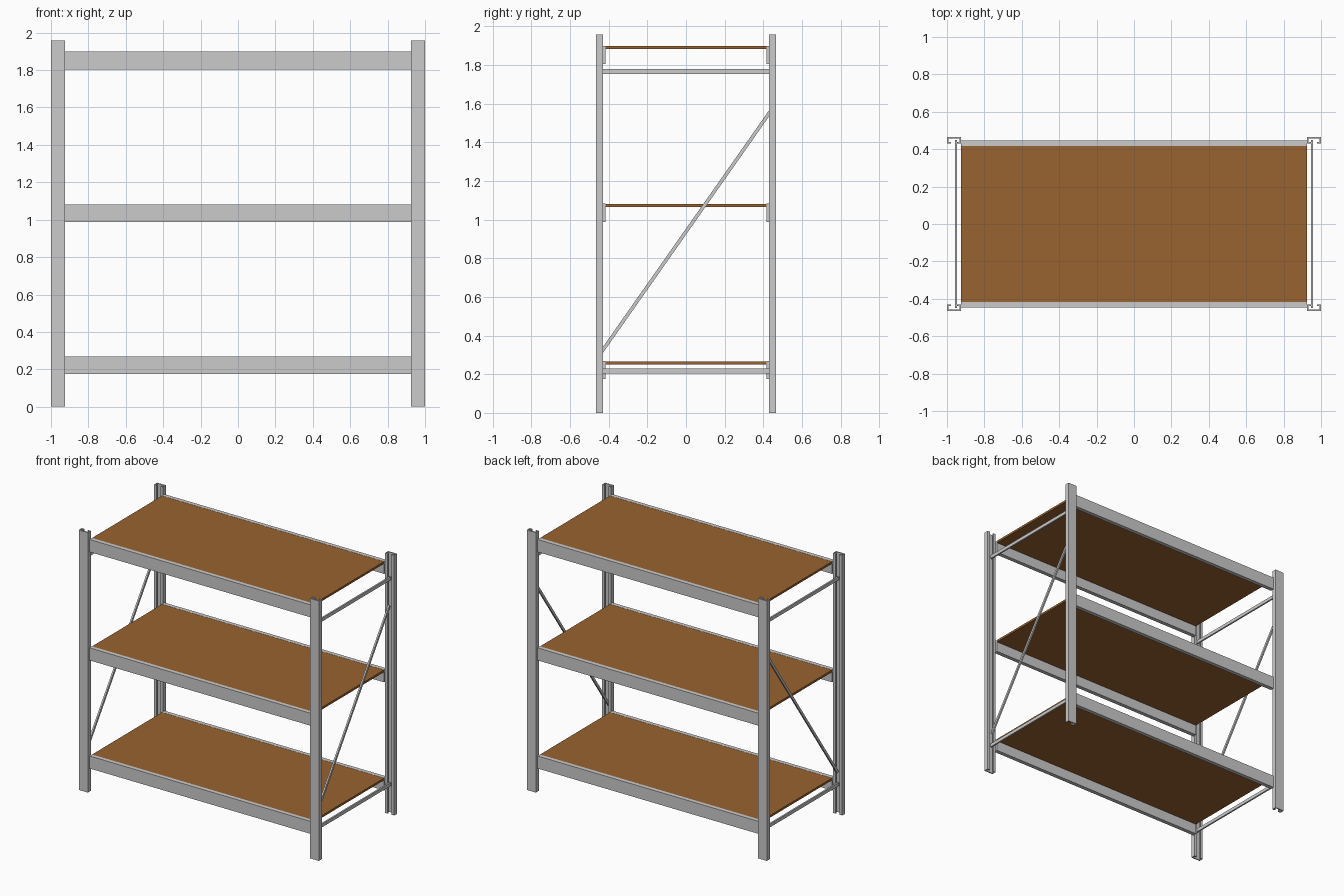
import bpy, math

if "Cube" in bpy.data.objects:
    bpy.data.objects.remove(bpy.data.objects["Cube"])

GREY = None
wood = bpy.data.materials.new("wood")
wood.diffuse_color = (0.32, 0.125, 0.03, 1)
wood.use_nodes = True
wood.node_tree.nodes["Principled BSDF"].inputs["Base Color"].default_value = wood.diffuse_color


def mesh_object(name, verts, faces, mat=None):
    me = bpy.data.meshes.new(name)
    me.from_pydata(verts, [], faces)
    ob = bpy.data.objects.new(name, me)
    bpy.context.collection.objects.link(ob)
    if mat:
        me.materials.append(mat)
    return ob


def box(name, size, loc, rot_x=0, mat=None):
    x, y, z = (s / 2 for s in size)
    verts = [(a, b, c) for a in (-x, x) for b in (-y, y) for c in (-z, z)]
    faces = [(0, 1, 3, 2), (4, 6, 7, 5), (0, 4, 5, 1),
             (2, 3, 7, 6), (0, 2, 6, 4), (1, 5, 7, 3)]
    ob = mesh_object(name, verts, faces, mat)
    ob.location = loc
    ob.rotation_euler = (rot_x, 0, 0)
    return ob


def lipped_channel(name, w, d, t, lip, height, x, y, side):
    # C section: flat outer wall, two flanges, two lips facing inward
    half = [(w / 2, 0), (w / 2, d), (w / 2 - lip, d),
            (w / 2 - lip, d - t), (w / 2 - t, d - t), (w / 2 - t, t)]
    pts = half + [(-px, py) for px, py in reversed(half)]
    pts = [(x + px, y - side * py) for px, py in pts]
    if side > 0:
        pts.reverse()
    n = len(pts)
    verts = [(*p, z) for z in (0, height) for p in pts]
    faces = [(i, (i + 1) % n, n + (i + 1) % n, n + i) for i in range(n)]
    faces += [tuple(reversed(range(n))), tuple(range(n, 2 * n))]
    return mesh_object(name, verts, faces)


# upright posts
for sx, a in ((-1, "left"), (1, "right")):
    for sy, b in ((-1, "front"), (1, "back")):
        lipped_channel(f"{b}_{a}_post", 0.075, 0.036, 0.008, 0.021, 1.957,
                       sx * 0.9625, sy * 0.466, sy)

# shelves with front and back beams
for level, top in (("lower", 0.268), ("middle", 1.082), ("upper", 1.898)):
    box(f"{level}_shelf", (1.85, 0.832, 0.016), (0, 0, top - 0.009), mat=wood)
    for sy, b in ((-1, "front"), (1, "back")):
        box(f"{level}_{b}_beam", (1.85, 0.03, 0.094), (0, sy * 0.431, top - 0.047))

# side frame braces
low, high = (-0.44, 0.311), (0.44, 1.564)
dy, dz = high[0] - low[0], high[1] - low[1]
for sx, a in ((-1, "left"), (1, "right")):
    x = sx * 0.952
    for part, z in (("lower", 0.217), ("upper", 1.766)):
        box(f"{a}_{part}_brace", (0.012, 0.9, 0.025), (x, 0, z))
    box(f"{a}_diagonal_brace", (0.012, math.hypot(dy, dz), 0.018),
        (x, 0, (low[1] + high[1]) / 2), rot_x=math.atan2(dz, dy))
